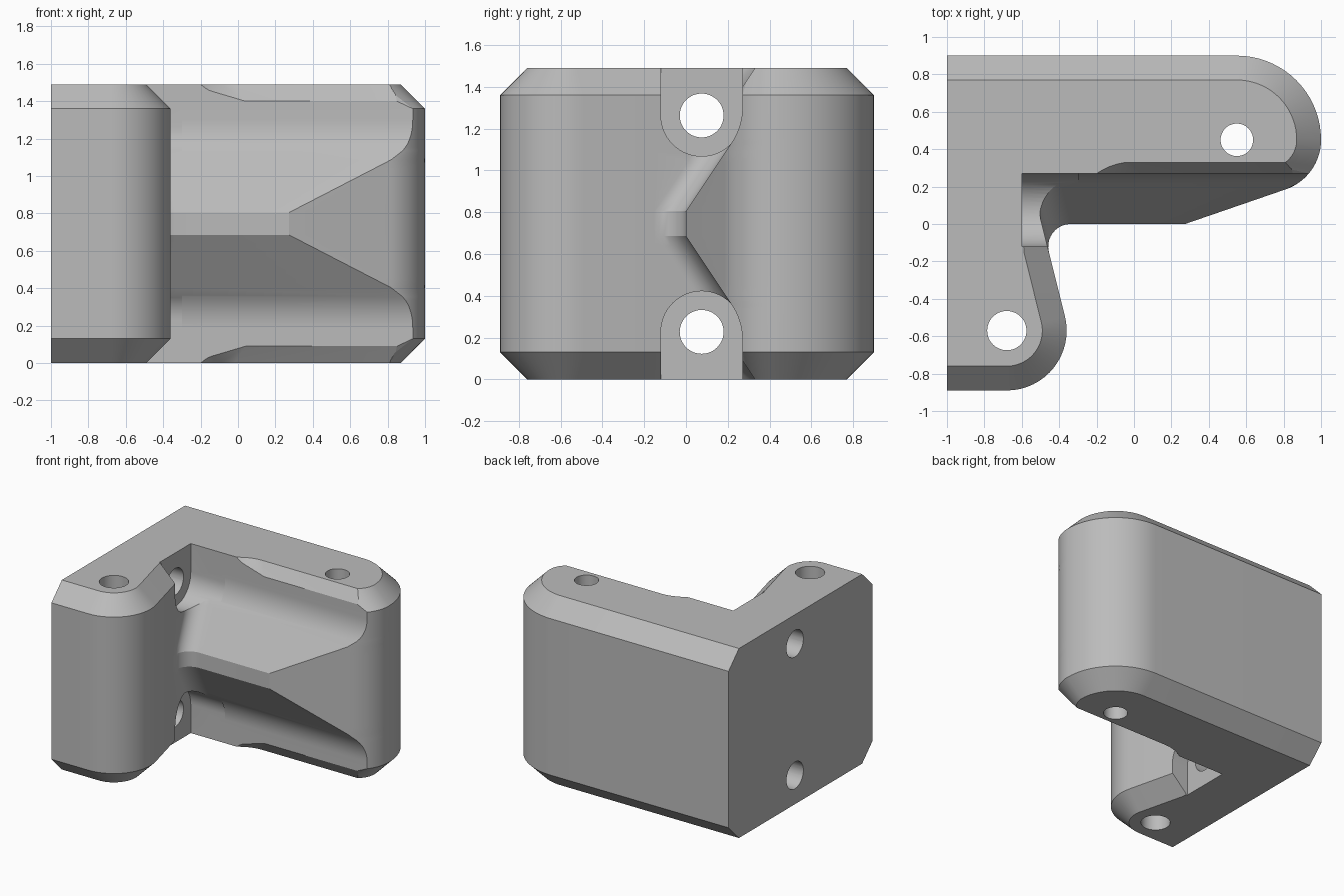
import bpy, bmesh
from math import sin, cos, tan, radians, pi, sqrt, asin
from mathutils import Vector

cube = bpy.data.objects.get("Cube")
if cube:
    bpy.data.objects.remove(cube, do_unlink=True)

H, MID, FLOOR, CHAMFER = 1.49, 0.745, 0.27, 0.13

grey = bpy.data.materials.new("plain_grey")
grey.use_nodes = True
grey.diffuse_color = (0.5, 0.5, 0.5, 1)
grey.node_tree.nodes["Principled BSDF"].inputs["Base Color"].default_value = (0.5, 0.5, 0.5, 1)


def new_object(name, bm):
    bmesh.ops.recalc_face_normals(bm, faces=bm.faces)
    mesh = bpy.data.meshes.new(name)
    bm.to_mesh(mesh)
    bm.free()
    mesh.materials.append(grey)
    obj = bpy.data.objects.new(name, mesh)
    bpy.context.collection.objects.link(obj)
    return obj


def arc(cx, cy, r, a0, a1, n):
    return [(cx + r * cos(a0 + (a1 - a0) * i / n), cy + r * sin(a0 + (a1 - a0) * i / n))
            for i in range(n + 1)]


# Plan outline with the inner pocket wall at y = d and the outside inset by c
def outline(d, c):
    lean = radians(14)
    leg_r = 0.32 - c
    pts = [(-1, -0.57 - leg_r)] + arc(-0.68, -0.57, leg_r, -pi / 2, lean, 16)
    tx, ty = pts[-1]

    def wall_x(y):
        return tx - (y - ty) * tan(lean)
    pts.append((wall_x(-0.15), -0.15))
    # inner corner fillet
    r = 0.12
    cx = wall_x(d) + r / tan(radians(38))
    pts += [(max(x, -0.595), y) for x, y in arc(cx, d - r, r, pi + lean, pi / 2, 10)]
    # slanted side of the arm and its rounded tip
    tip_r, slant = 0.28 - c, radians(-71)
    sx, sy = 0.72 + tip_r * cos(slant), 0.45 + tip_r * sin(slant)
    if d < sy:
        pts.append((sx - (sy - d) * tan(-slant), d))
        start = slant
    else:
        start = asin((d - 0.45) / tip_r)
        pts.append((0.72 + tip_r * cos(start), d))
    pts += arc(0.72, 0.45, tip_r, start, 0, 14)
    pts += arc(0.55, 0.45, 0.45 - c, 0, pi / 2, 18)[1:]
    pts.append((-1, 0.90 - c))
    return pts


# Pocket depth by distance from mid height: ridge, slope, fillet, flat
levels = [(0.06, 0)] + [(0.06 + 0.33 * i / 7, 0.22 * i / 7) for i in range(1, 7)]
for i in range(9):
    u = i / 8
    levels.append(((1 - u) ** 2 * 0.39 + 2 * u * (1 - u) * 0.465 + u * u * 0.56,
                   (1 - u) ** 2 * 0.22 + 2 * u * (1 - u) * FLOOR + u * u * FLOOR))
levels += [(MID - CHAMFER, FLOOR), (MID, FLOOR)]
sections = [(MID - t, d) for t, d in reversed(levels)] + [(MID + t, d) for t, d in levels]

bm = bmesh.new()
rings = []
for z, d in sections:
    c = max(0, CHAMFER - min(z, H - z))
    rings.append([bm.verts.new((x, y, z)) for x, y in outline(d, c)])
n = len(rings[0])
for lo, hi in zip(rings, rings[1:]):
    for i in range(n):
        j = (i + 1) % n
        bm.faces.new((lo[i], lo[j], hi[j], hi[i]))
bm.faces.new(rings[0][::-1])
bm.faces.new(rings[-1])
bmesh.ops.remove_doubles(bm, verts=bm.verts, dist=1e-5)
bracket = new_object("corner_bracket", bm)


def prism(name, pts, offset, depth):
    bm = bmesh.new()
    face = bm.faces.new([bm.verts.new(p) for p in pts])
    ext = bmesh.ops.extrude_face_region(bm, geom=[face])
    moved = [g for g in ext["geom"] if isinstance(g, bmesh.types.BMVert)]
    bmesh.ops.translate(bm, verts=moved, vec=Vector(offset) * depth)
    return new_object(name, bm)


def hull(name, pts):
    bm = bmesh.new()
    for p in pts:
        bm.verts.new(p)
    res = bmesh.ops.convex_hull(bm, input=bm.verts)
    inner = [g for g in res["geom_interior"] if isinstance(g, bmesh.types.BMVert)]
    bmesh.ops.delete(bm, geom=inner, context="VERTS")
    return new_object(name, bm)


cutters = []
# Upright screw holes through the leg and the arm
for name, x, y, r in (("leg_hole", -0.68, -0.57, 0.105), ("arm_hole", 0.55, 0.45, 0.087)):
    ring = [(px, py, -0.1) for px, py in arc(x, y, r, 0, 2 * pi, 48)[:-1]]
    cutters.append(prism(name, ring, (0, 0, 1), H + 0.2))

# Side screw holes, their open-ended recesses and the edge bevels, top and bottom
for side, s in (("upper", 1), ("lower", -1)):
    def at(h):
        return MID + s * h
    hole = [(-1.1, y, at(h)) for y, h in arc(0.075, 0.518, 0.105, 0, 2 * pi, 48)[:-1]]
    cutters.append(prism(side + "_side_hole", hole, (1, 0, 0), 0.7))
    slot = arc(0.075, 0.518, 0.195, pi, 2 * pi, 28) + [(FLOOR, 0.9), (-0.12, 0.9)]
    cutters.append(prism(side + "_recess", [(-0.6, y, at(h)) for y, h in slot], (1, 0, 0), 0.3))
    bevel = [(x, y, at(h)) for x in (-0.2, 1.1) for y, h in ((0.2, 0.655), (0.2, 0.85))]
    bevel += [(x, FLOOR, at(0.655)) for x in (0.04, 1.1)]
    for h in (MID, 0.85):
        bevel += [(-0.02 - 0.18 * u, 0.33 - 0.06 * u * u, at(h)) for u in (0, 0.2, 0.4, 0.6, 0.8, 1)]
        bevel.append((1.1, 0.33, at(h)))
    cutters.append(hull(side + "_edge_bevel", bevel))

bpy.ops.object.select_all(action="DESELECT")
bpy.context.view_layer.objects.active = bracket
bracket.select_set(True)
for cutter in cutters:
    cutter.hide_render = True
    mod = bracket.modifiers.new(cutter.name, "BOOLEAN")
    mod.operation, mod.solver, mod.object = "DIFFERENCE", "EXACT", cutter
    bpy.ops.object.modifier_apply(modifier=mod.name)
    bpy.data.objects.remove(cutter, do_unlink=True)

bpy.ops.object.shade_smooth_by_angle(angle=radians(15))
